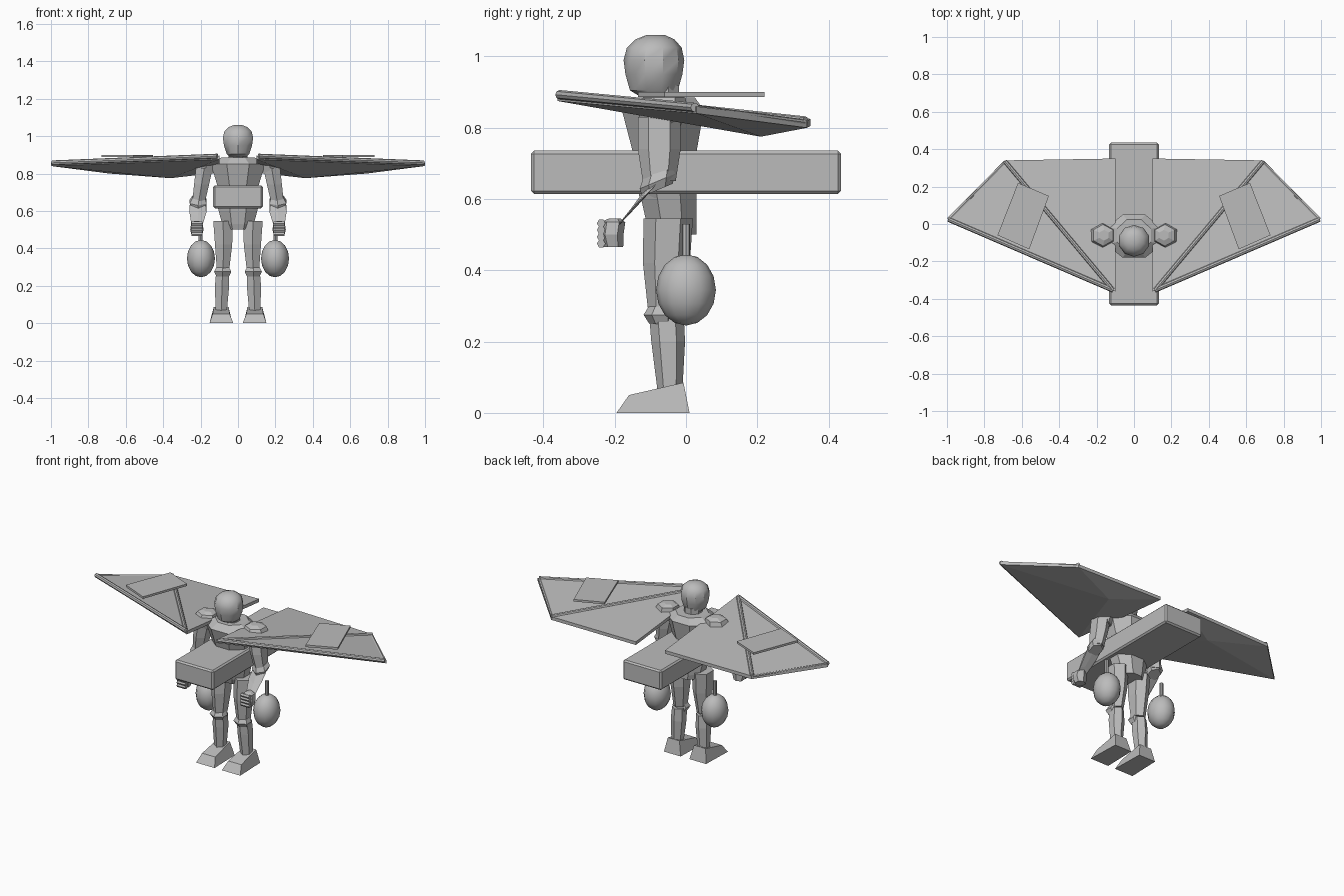
import bpy, bmesh, math
from mathutils import Vector

if "Cube" in bpy.data.objects:
    bpy.data.objects.remove(bpy.data.objects["Cube"])

mat = bpy.data.materials.new("plain grey")
mat.diffuse_color = (0.5, 0.5, 0.5, 1)
mat.use_nodes = True
mat.node_tree.nodes["Principled BSDF"].inputs["Base Color"].default_value = mat.diffuse_color


def finish(name, bm, bevel=0, smooth=None):
    bmesh.ops.recalc_face_normals(bm, faces=bm.faces)
    me = bpy.data.meshes.new(name)
    bm.to_mesh(me)
    bm.free()
    me.materials.append(mat)
    ob = bpy.data.objects.new(name, me)
    bpy.context.collection.objects.link(ob)
    if bevel:
        m = ob.modifiers.new("bevel", 'BEVEL')
        m.width, m.segments = bevel, 1
    if smooth:
        bpy.ops.object.select_all(action='DESELECT')
        ob.select_set(True)
        bpy.context.view_layer.objects.active = ob
        bpy.ops.object.shade_smooth_by_angle(angle=math.radians(smooth))
    return ob


def skin(bm, rings):
    """Bridge rings of equal point count and cap both ends."""
    vs = [[bm.verts.new(p) for p in r] for r in rings]
    n = len(vs[0])
    for a, b in zip(vs, vs[1:]):
        for i in range(n):
            bm.faces.new((a[i], a[(i + 1) % n], b[(i + 1) % n], b[i]))
    bm.faces.new(vs[0][::-1])
    bm.faces.new(vs[-1])


def loft(name, sections, sides=8, smooth=None, turn=0.5):
    """Each section is x, y, z, half width, half depth, tilt toward the front."""
    bm = bmesh.new()
    k = 1 / math.cos(math.pi / sides) if turn else 1
    rings = []
    for x, y, z, rx, ry, *tilt in sections:
        t = tilt[0] if tilt else 0
        ring = []
        for i in range(sides):
            a = 2 * math.pi * (i + turn) / sides
            dy = ry * k * math.sin(a)
            ring.append((x + rx * k * math.cos(a), y + dy * math.cos(t), z + dy * math.sin(t)))
        rings.append(ring)
    skin(bm, rings)
    return finish(name, bm, smooth=smooth)


def rod(name, p, q, r, sides=8):
    p, q = Vector(p), Vector(q)
    rot = (q - p).to_track_quat('Z', 'Y')
    circle = [rot @ Vector((r * math.cos(2 * math.pi * i / sides),
                            r * math.sin(2 * math.pi * i / sides), 0)) for i in range(sides)]
    bm = bmesh.new()
    skin(bm, [[p + c for c in circle], [q + c for c in circle]])
    return finish(name, bm)


def box(name, centre, size, bevel=0):
    bm = bmesh.new()
    bmesh.ops.create_cube(bm, size=1)
    for v in bm.verts:
        v.co = Vector([c + a * s for c, a, s in zip(centre, v.co, size)])
    return finish(name, bm, bevel)


# long box through the waist
box("body_box", (0, 0, 0.675), (0.265, 0.87, 0.122), 0.009)

# torso, pelvis and neck
loft("torso", [(0, -0.05, 0.60, 0.10, 0.08), (0, -0.06, 0.735, 0.11, 0.09),
               (0, -0.065, 0.85, 0.145, 0.115), (0, -0.06, 0.885, 0.09, 0.085)])
loft("pelvis", [(0, -0.035, 0.50, 0.07, 0.065), (0, -0.04, 0.53, 0.085, 0.07),
                (0, -0.05, 0.62, 0.108, 0.08)])
loft("neck", [(0, -0.07, 0.87, 0.05, 0.05), (0, -0.07, 0.92, 0.05, 0.05)])

# head
loft("head", [(0, -0.08, 0.89, 0.045, 0.05), (0, -0.09, 0.905, 0.06, 0.064),
              (0, -0.09, 0.95, 0.075, 0.076), (0, -0.09, 0.99, 0.081, 0.081),
              (0, -0.089, 1.025, 0.073, 0.073), (0, -0.087, 1.048, 0.05, 0.052),
              (0, -0.085, 1.06, 0.02, 0.025)], sides=10, smooth=35)

# wing outline, leading corner first
outline = [(0.10, -0.36, 0.895), (1.0, 0.03, 0.86), (0.69, 0.34, 0.82), (0.10, 0.35, 0.825)]

for side, s in (("left", 1), ("right", -1)):
    def at(x, y, z):
        return (s * x, y, z)

    # wing skin with a shallow belly underneath
    bm = bmesh.new()
    top = [bm.verts.new(at(*p)) for p in outline]
    low = [bm.verts.new(at(x, y, z - 0.02)) for x, y, z in outline]
    belly = bm.verts.new(at(0.36, 0.21, 0.775))
    bm.faces.new((top[0], top[1], top[2]))
    bm.faces.new((top[0], top[2], top[3]))
    for i in range(4):
        j = (i + 1) % 4
        bm.faces.new((top[i], low[i], low[j], top[j]))
        bm.faces.new((low[i], low[j], belly))
    finish(side + "_wing", bm)

    # wing spars
    rod(side + "_leading_spar", at(0.11, -0.355, 0.893), at(0.993, 0.025, 0.857), 0.013)
    rod(side + "_diagonal_spar", at(0.12, -0.345, 0.893), at(0.69, 0.335, 0.82), 0.012)
    rod(side + "_tip_spar", at(0.985, 0.03, 0.855), at(0.69, 0.33, 0.815), 0.009)

    # flat panel above the wing
    bm = bmesh.new()
    quad = [(0.62, 0.22), (0.455, 0.15), (0.56, -0.135), (0.73, -0.06)]
    skin(bm, [[at(x, y, z) for x, y in quad] for z in (0.887, 0.90)])
    finish(side + "_panel", bm)

    # shoulder and arm
    loft(side + "_shoulder", [(s * 0.17, -0.07, 0.80, 0.045, 0.045), (s * 0.17, -0.065, 0.85, 0.065, 0.062),
                              (s * 0.165, -0.06, 0.885, 0.052, 0.05), (s * 0.16, -0.06, 0.897, 0.025, 0.025)],
         sides=6)
    loft(side + "_upper_arm", [(s * 0.18, -0.075, 0.83, 0.045, 0.052), (s * 0.195, -0.075, 0.74, 0.04, 0.052),
                               (s * 0.21, -0.075, 0.65, 0.034, 0.04)], sides=6)
    loft(side + "_elbow", [(s * 0.212, -0.08, 0.625, 0.035, 0.04, 0.4), (s * 0.213, -0.08, 0.65, 0.045, 0.047, 0.4),
                           (s * 0.21, -0.075, 0.675, 0.034, 0.04, 0.3)], sides=6)
    loft(side + "_forearm", [(s * 0.21, -0.08, 0.655, 0.036, 0.042, 0.7), (s * 0.214, -0.115, 0.61, 0.045, 0.047, 0.75),
                             (s * 0.22, -0.185, 0.53, 0.028, 0.03, 0.8)], sides=6)
    loft(side + "_palm", [(s * 0.22, -0.205, 0.465, 0.027, 0.025), (s * 0.22, -0.21, 0.50, 0.036, 0.03),
                          (s * 0.22, -0.205, 0.535, 0.03, 0.03), (s * 0.22, -0.20, 0.545, 0.015, 0.015)], sides=6)
    for i in range(4):
        z = 0.475 + i * 0.019
        rod(side + "_finger_%d" % i, at(0.19, -0.238, z), at(0.248, -0.238, z), 0.012, 6)

    # leg
    loft(side + "_thigh", [(s * 0.08, -0.05, 0.545, 0.052, 0.06), (s * 0.077, -0.055, 0.42, 0.046, 0.057),
                           (s * 0.08, -0.06, 0.285, 0.033, 0.04)], sides=6)
    loft(side + "_knee", [(s * 0.082, -0.068, 0.25, 0.034, 0.03), (s * 0.082, -0.073, 0.275, 0.046, 0.04),
                          (s * 0.082, -0.068, 0.298, 0.034, 0.032)], sides=6)
    loft(side + "_shin", [(s * 0.09, -0.045, 0.06, 0.03, 0.03), (s * 0.085, -0.05, 0.2, 0.038, 0.041),
                          (s * 0.083, -0.055, 0.275, 0.034, 0.042)], sides=6)

    # wedge foot
    bm = bmesh.new()
    skin(bm, [[at(0.025, -0.195, 0), at(0.152, -0.195, 0), at(0.145, 0.01, 0), at(0.03, 0.01, 0)],
              [at(0.045, -0.16, 0.05), at(0.135, -0.16, 0.05), at(0.13, -0.007, 0.085), at(0.05, -0.007, 0.085)]])
    finish(side + "_foot", bm)

    # hanging pod on its stem
    bm = bmesh.new()
    bmesh.ops.create_uvsphere(bm, u_segments=12, v_segments=8, radius=1)
    for v in bm.verts:
        v.co = Vector((s * 0.198 + v.co.x * 0.075, v.co.y * 0.084, 0.345 + v.co.z * 0.1))
    finish(side + "_pod", bm, smooth=35)
    rod(side + "_pod_stem", at(0.2, 0, 0.43), at(0.2, 0, 0.53), 0.011)
